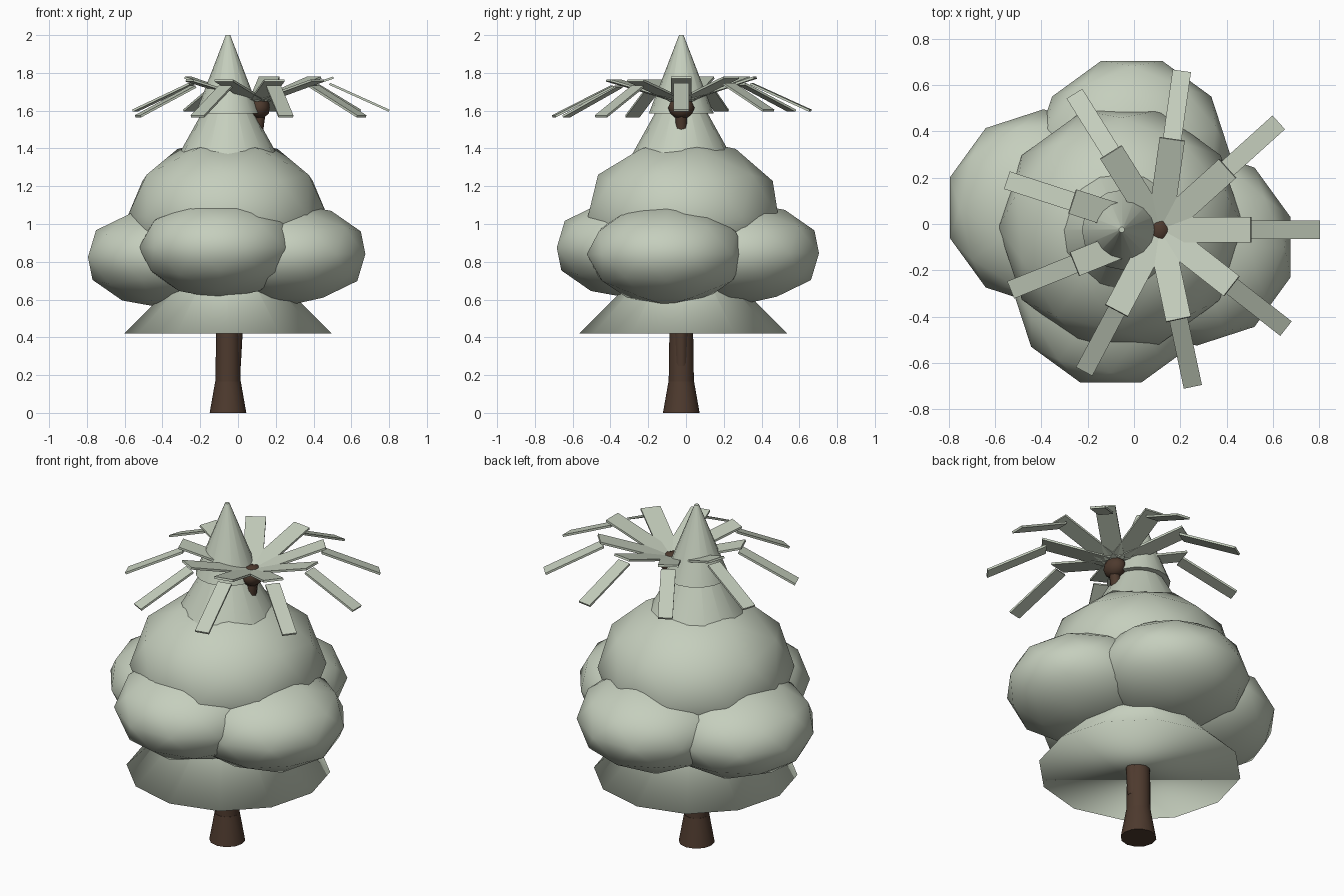
import bpy
from math import cos, sin, atan2, radians, hypot
from mathutils import Vector

cube = bpy.data.objects.get("Cube")
if cube:
    bpy.data.objects.remove(cube, do_unlink=True)


def material(name, rgb):
    m = bpy.data.materials.new(name)
    m.use_nodes = True
    m.diffuse_color = (*rgb, 1)
    m.node_tree.nodes["Principled BSDF"].inputs["Base Color"].default_value = (*rgb, 1)
    return m


LEAF = material("pale sage", (0.56, 0.62, 0.51))
BARK = material("dark bark", (0.075, 0.042, 0.027))


def finish(name, mat, smooth=None):
    ob = bpy.context.object
    ob.name = name
    ob.data.materials.append(mat)
    if smooth == "all":
        bpy.ops.object.shade_smooth()
    elif smooth:
        bpy.ops.object.shade_smooth_by_angle(angle=radians(smooth))
    return ob


def tapered(name, mat, a, b, r1, r2, sides=12, smooth=50):
    """Round tapered piece running from point a to point b."""
    a, b = Vector(a), Vector(b)
    d = b - a
    bpy.ops.mesh.primitive_cone_add(
        vertices=sides, radius1=r1, radius2=r2, depth=d.length,
        location=(a + b) / 2, rotation=d.to_track_quat("Z", "Y").to_euler())
    return finish(name, mat, smooth)


def blob(name, mat, centre, size, turn=0):
    bpy.ops.mesh.primitive_ico_sphere_add(
        subdivisions=2, radius=1, location=centre, rotation=(0, 0, radians(turn)))
    ob = finish(name, mat, "all")
    ob.scale = size
    return ob


def blade(name, angle, r1, z1, r2, z2, width):
    """Thin flat strip leaning outwards from the crown centre."""
    mid, run, rise = (r1 + r2) / 2, r2 - r1, z2 - z1
    bpy.ops.mesh.primitive_cube_add(
        size=1, location=(CROWN[0] + mid * cos(angle), CROWN[1] + mid * sin(angle), (z1 + z2) / 2),
        rotation=(0, -atan2(rise, run), angle))
    bpy.context.object.scale = (hypot(run, rise), width, 0.012)
    return finish(name, LEAF)


# Trunk: flared foot, straight stem and a leaning upper stem
AX, AY = -0.053, -0.025
CROWN = (0.11, -0.025)
tapered("trunk_foot", BARK, (AX, AY, 0), (AX, AY, 0.165), 0.097, 0.068)
tapered("trunk_stem", BARK, (AX, AY, 0.15), (AX, AY, 0.75), 0.067, 0.058)
tapered("trunk_side", BARK, (-0.02, AY, 0.25), (0.0, AY, 0.9), 0.035, 0.05, 8)
tapered("upper_stem", BARK, (0, AY, 0.85), (0.115, AY, 1.58), 0.045, 0.03, 8)
blob("crown_knob", BARK, (0.113, AY, 1.615), (0.058, 0.07, 0.06))

# Conical foliage tiers
tapered("skirt_cone", LEAF, (AX, -0.015, 0.42), (AX, -0.015, 0.95), 0.55, 0.02, smooth="all")
tapered("middle_cone", LEAF, (AX, AY, 1.36), (AX, AY, 1.82), 0.265, 0.01, 16)
tapered("top_cone", LEAF, (AX, AY, 1.585), (AX, AY, 2.0), 0.172, 0.012, 16)

# Rounded foliage: one large top mass above four side lobes
blob("foliage_top", LEAF, (-0.055, -0.015, 1.04), (0.53, 0.53, 0.42), 18)
lobes = {
    "left": ((0.27, -0.1, 0.84), 0),
    "right": ((-0.39, 0.07, 0.825), 0),
    "front": ((-0.1, -0.28, 0.875), 90),
    "back": ((-0.01, 0.3, 0.845), 90),
}
for side, (centre, turn) in lobes.items():
    blob("foliage_" + side, LEAF, centre, (0.425, 0.425, 0.27), turn)

# Ring of bent fronds, each with a rising and a drooping blade
for i in range(9):
    angle = radians(i * 40 + (2 if i else 0))
    drop = 0 if i < 5 else 0.03
    blade(f"frond_inner_{i + 1}", angle, 0.03, 1.655, 0.395, 1.775 - drop * 0.5, 0.11)
    blade(f"frond_outer_{i + 1}", angle, 0.375, 1.742 - drop * 0.5, 0.69, 1.6 - drop, 0.08)
